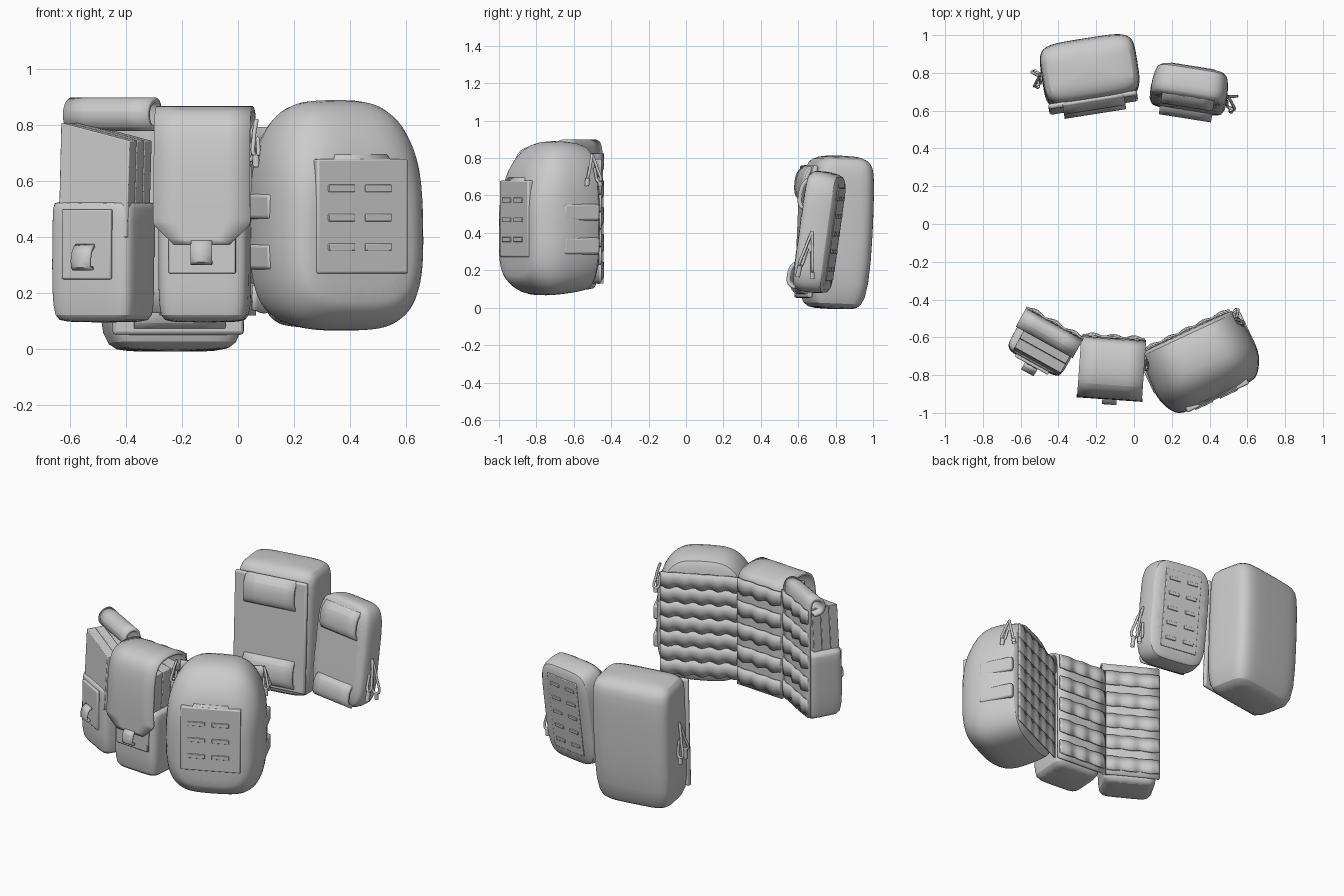
import bpy, bmesh, math
from mathutils import Matrix

cube = bpy.data.objects.get("Cube")
if cube:
    bpy.data.objects.remove(cube, do_unlink=True)

fabric = bpy.data.materials.new("grey_fabric")
fabric.use_nodes = True
COLOUR = (0.6, 0.6, 0.6, 1)
fabric.diffuse_color = COLOUR
fabric.node_tree.nodes["Principled BSDF"].inputs["Base Color"].default_value = COLOUR


def frame(x, y, turn, lean=0, z=0):
    return (Matrix.Translation((x, y, z)) @ Matrix.Rotation(math.radians(turn), 4, 'Z')
            @ Matrix.Rotation(math.radians(lean), 4, 'X'))


def add(name, verts, faces, at, subdiv=0, thick=0, bevel=0):
    mesh = bpy.data.meshes.new(name)
    mesh.from_pydata(verts, [], faces)
    bm = bmesh.new()
    bm.from_mesh(mesh)
    bmesh.ops.recalc_face_normals(bm, faces=bm.faces)
    bm.to_mesh(mesh)
    bm.free()
    mesh.materials.append(fabric)
    ob = bpy.data.objects.new(name, mesh)
    bpy.context.collection.objects.link(ob)
    ob.matrix_world = at
    if subdiv:
        m = ob.modifiers.new("soften", 'SUBSURF')
        m.levels = m.render_levels = subdiv
        m.boundary_smooth = 'PRESERVE_CORNERS'
    if thick:
        m = ob.modifiers.new("thickness", 'SOLIDIFY')
        m.thickness, m.offset = thick, 0
    if bevel:
        m = ob.modifiers.new("edge", 'BEVEL')
        m.width, m.segments = bevel, 2
    bpy.ops.object.select_all(action='DESELECT')
    ob.select_set(True)
    bpy.context.view_layer.objects.active = ob
    bpy.ops.object.shade_smooth_by_angle(angle=math.radians(40))


def loft(name, rings, axis, at, power=5, n=32, taper=0):
    """Soft bag: rounded sections (position, x0, x1, b0, b1) along y or z."""
    verts = []
    for t, x0, x1, b0, b1 in rings:
        for i in range(n):
            a = math.tau * (i + 0.5) / n
            c, s = (math.copysign(abs(f(a)) ** (2 / power), f(a)) for f in (math.cos, math.sin))
            x = (x0 + x1) / 2 + c * (1 - taper * max(s, 0) ** 2) * (x1 - x0) / 2
            b = (b0 + b1) / 2 + s * (b1 - b0) / 2
            verts.append((x, b, t) if axis == 'z' else (x, t, b))
    faces = [(r * n + i, r * n + (i + 1) % n, (r + 1) * n + (i + 1) % n, (r + 1) * n + i)
             for r in range(len(rings) - 1) for i in range(n)]
    faces += [tuple(range(n)), tuple(range((len(rings) - 1) * n, len(rings) * n))]
    add(name, verts, faces, at, subdiv=1)


def sheet(name, path, at, thick=0.015, subdiv=2):
    """Cloth strip following (y, z, half width) points."""
    verts = [(s * w, y, z) for y, z, w in path for s in (-1, 1)]
    faces = [(2 * i, 2 * i + 1, 2 * i + 3, 2 * i + 2) for i in range(len(path) - 1)]
    add(name, verts, faces, at, subdiv, thick)


def box(name, x, y, z, at, bevel=0.006, shift=0, slope=0):
    """Box from ranges; the top may be shifted back and sloped down to +x."""
    verts = [(x[i], y[j] + shift * k, z[k] - slope * i * k)
             for i in (0, 1) for j in (0, 1) for k in (0, 1)]
    faces = [(0, 1, 3, 2), (4, 6, 7, 5), (0, 4, 5, 1), (2, 3, 7, 6), (0, 2, 6, 4), (1, 5, 7, 3)]
    add(name, verts, faces, at, bevel=bevel)


def webbing(name, at, w, cols, rows, z0, pitch, h, y, bump):
    """Rows of stitched loops that bulge between the stitches."""
    steps = cols * 6
    for r in range(rows):
        verts = []
        for i in range(steps + 1):
            b = math.sin(math.pi * i / 6) ** 2
            x, z = -w + 2 * w * i / steps, z0 + r * pitch
            verts += [(x, y + bump * b, z - 0.012 * b), (x, y + bump * b, z + h / 2),
                      (x, y + bump * b * 0.5, z + h)]
        faces = [(3 * i + k, 3 * i + 3 + k, 3 * i + 4 + k, 3 * i + 1 + k)
                 for i in range(steps) for k in (0, 1)]
        add(f"{name}_{r + 1}", verts, faces, at, thick=0.01)


def slots(name, at, xs, zs, y, w=0.046, h=0.011):
    for x in xs:
        for z in zs:
            box(name, (x - w, x + w), (y - 0.006, y + 0.006), (z - h, z + h), at, 0.003)


def cord(name, at, points, radius):
    curve = bpy.data.curves.new(name, 'CURVE')
    curve.dimensions = '3D'
    curve.bevel_depth, curve.bevel_resolution = radius, 2
    sp = curve.splines.new('BEZIER')
    sp.bezier_points.add(len(points) - 1)
    for p, co in zip(sp.bezier_points, points):
        p.co = co
        p.handle_left_type = p.handle_right_type = 'AUTO'
    curve.materials.append(fabric)
    ob = bpy.data.objects.new(name, curve)
    bpy.context.collection.objects.link(ob)
    ob.matrix_world = at


def zip_pull(name, at, x, y, top, length, d=0.02):
    """Two cord loops, each with a knotted grip at its end."""
    for k, s in enumerate((-1, 1)):
        end = top - length * (0.75 + 0.1 * k)
        cord(f"{name}_cord_{k + 1}", at, [(x, y, top), (x + d, y + s * 0.02, (top + end) / 2),
                                          (x + d, y + s * 0.035, end),
                                          (x, y + s * 0.012, (top + end) / 2)], 0.008)
        cord(f"{name}_grip_{k + 1}", at, [(x + d, y + s * 0.035, end),
                                          (x + d, y + s * 0.04, top - length)], 0.013)


def pouch_body(name, at, w, d, top):
    loft(name, [(0.095, -w * 0.8, w * 0.8, -d * 0.8, d * 0.85), (0.11, -w * 0.96, w * 0.96, -d, d),
                (0.2, -w, w, -d * 1.08, d), (0.4, -w, w, -d * 1.05, d),
                (top - 0.01, -w, w, -d, d), (top, -w * 0.98, w * 0.98, -d * 0.97, d)], 'z', at, 6)


def buckle_tab(name, at, y, z):
    sheet(name, [(y, z + 0.09, 0.038), (y - 0.03, z + 0.075, 0.038), (y - 0.04, z, 0.038),
                 (y - 0.01, z + 0.01, 0.038)], at, 0.012, 1)


# Open magazine pouch with its flap rolled back
A = frame(-0.48, -0.635, -29)
pouch_body("open_pouch_body", A, 0.165, 0.115, 0.53)
for k in range(3):
    y = -0.11 + 0.056 * k
    box("magazine", (-0.125, 0.155), (y, y + 0.055), (0.4, 0.81), A, 0.004, 0.02, 0.065)
sheet("rolled_flap", [(0.115, 0.13, 0.172), (0.115, 0.5, 0.172), (0.115, 0.84, 0.172), (0.1, 0.89, 0.172),
                      (0.05, 0.893, 0.172), (0.01, 0.85, 0.172), (0.03, 0.79, 0.172),
                      (0.08, 0.79, 0.172)], A, 0.02)
box("open_pouch_front_patch", (-0.1, 0.1), (-0.132, -0.11), (0.25, 0.5), A)
buckle_tab("open_pouch_tab", A, -0.135, 0.28)
webbing("open_pouch_webbing", A, 0.172, 3, 5, 0.16, 0.145, 0.085, 0.125, 0.014)

# Closed flap pouch
B = frame(-0.118, -0.757, -4)
pouch_body("closed_pouch_body", B, 0.163, 0.135, 0.52)
for k in range(3):
    y = -0.12 + 0.08 * k
    box("stored_magazine", (-0.14, 0.13), (y, y + 0.078), (0.4, 0.79), B, 0.005, 0.02, 0.04)
sheet("closed_flap", [(0.147, 0.12, 0.172), (0.147, 0.5, 0.172), (0.147, 0.8, 0.172), (0.12, 0.845, 0.172),
                      (0, 0.866, 0.172), (-0.1, 0.855, 0.172), (-0.15, 0.79, 0.172), (-0.165, 0.6, 0.172),
                      (-0.165, 0.45, 0.175), (-0.165, 0.445, 0.175), (-0.165, 0.375, 0.1)], B, 0.016)
box("closed_pouch_front_patch", (-0.12, 0.12), (-0.153, -0.12), (0.27, 0.45), B)
buckle_tab("closed_pouch_tab", B, -0.16, 0.3)
webbing("closed_pouch_webbing", B, 0.165, 3, 5, 0.15, 0.145, 0.085, 0.157, 0.014)

# Large arched pouch
C = frame(0.357, -0.73, 25)
loft("arched_pouch_body", [(0.185, -0.25, 0.25, 0.11, 0.84), (0.175, -0.275, 0.275, 0.09, 0.87),
                           (0.08, -0.292, 0.295, 0.075, 0.893), (-0.03, -0.297, 0.303, 0.062, 0.892),
                           (-0.1, -0.29, 0.295, 0.07, 0.86), (-0.165, -0.26, 0.26, 0.11, 0.78),
                           (-0.2, -0.225, 0.225, 0.15, 0.69),
                           (-0.208, -0.18, 0.18, 0.18, 0.62)], 'y', C, 3.6, 40, 0.17)
box("front_pocket", (-0.18, 0.18), (-0.212, -0.14), (0.27, 0.68), C, 0.008)
sheet("pocket_opening", [(-0.14, 0.68, 0.14), (-0.165, 0.7, 0.1), (-0.195, 0.695, 0.1),
                         (-0.205, 0.66, 0.12)], C, 0.012, 1)
slots("pocket_slot", C, (-0.085, 0.06), (0.365, 0.47, 0.575), -0.212, 0.052, 0.013)
for side in (-1, 1):
    for z in (0.285, 0.465):
        box("side_strap", sorted((side * 0.26, side * 0.298)), (-0.05, 0.16), (z, z + 0.09), C, 0.012)
    zip_pull("arched_pouch_zip_pull", C, side * 0.26, 0.13, 0.82, 0.17, side * 0.02)
webbing("arched_pouch_webbing", C, 0.25, 5, 7, 0.14, 0.094, 0.09, 0.186, 0.01)


def pads(name, at, w, y, spans, depth):
    """Bulged elastic loops on the front."""
    for z0, z1 in spans:
        h = z1 - z0
        sheet(name, [(y + 0.02, z0, w), (y - depth * 0.8, z0 + h * 0.08, w), (y - depth, z0 + h * 0.4, w),
                     (y - depth * 0.8, z0 + h * 0.8, w), (y + 0.02, z1, w)], at, 0.02)


# Large rear utility pouch
D = frame(-0.235, 0.778, 9, -2.5)
loft("utility_pouch_body", [(-0.008, -0.17, 0.18, -0.08, 0.1), (0.01, -0.225, 0.225, -0.14, 0.14),
                            (0.1, -0.255, 0.255, -0.16, 0.175), (0.4, -0.25, 0.26, -0.155, 0.185),
                            (0.68, -0.25, 0.265, -0.155, 0.18), (0.76, -0.245, 0.26, -0.15, 0.17),
                            (0.795, -0.225, 0.24, -0.125, 0.14), (0.815, -0.16, 0.17, -0.06, 0.08)],
     'z', D, 5)
box("utility_pouch_front_panel", (-0.24, 0.235), (-0.168, -0.14), (0.045, 0.755), D, 0.012)
pads("utility_pouch_pad", D, 0.165, -0.168, ((0.07, 0.25), (0.57, 0.75)), 0.028)
zip_pull("utility_pouch_zip_pull", D, -0.26, 0.02, 0.55, 0.25, -0.02)

# Small rear pouch
E = frame(0.285, 0.66, -9, -8, 0.07)
loft("small_pouch_body", [(0.096, -0.17, 0.17, 0.04, 0.62), (0.086, -0.19, 0.19, 0.02, 0.65),
                          (0.02, -0.205, 0.205, 0.01, 0.665), (-0.06, -0.205, 0.205, 0.012, 0.663),
                          (-0.085, -0.19, 0.19, 0.03, 0.645)], 'y', E, 5, 40)
box("small_pouch_back_panel", (-0.12, 0.12), (0.08, 0.098), (0.09, 0.59), E, 0.004)
slots("small_pouch_slot", E, (-0.06, 0.06), [0.15 + 0.095 * k for k in range(5)], 0.098, 0.035)
pads("small_pouch_pad", E, 0.14, -0.08, ((0.03, 0.17), (0.45, 0.62)), 0.025)
zip_pull("small_pouch_zip_pull", E, 0.205, 0, 0.34, 0.25, 0.03)
